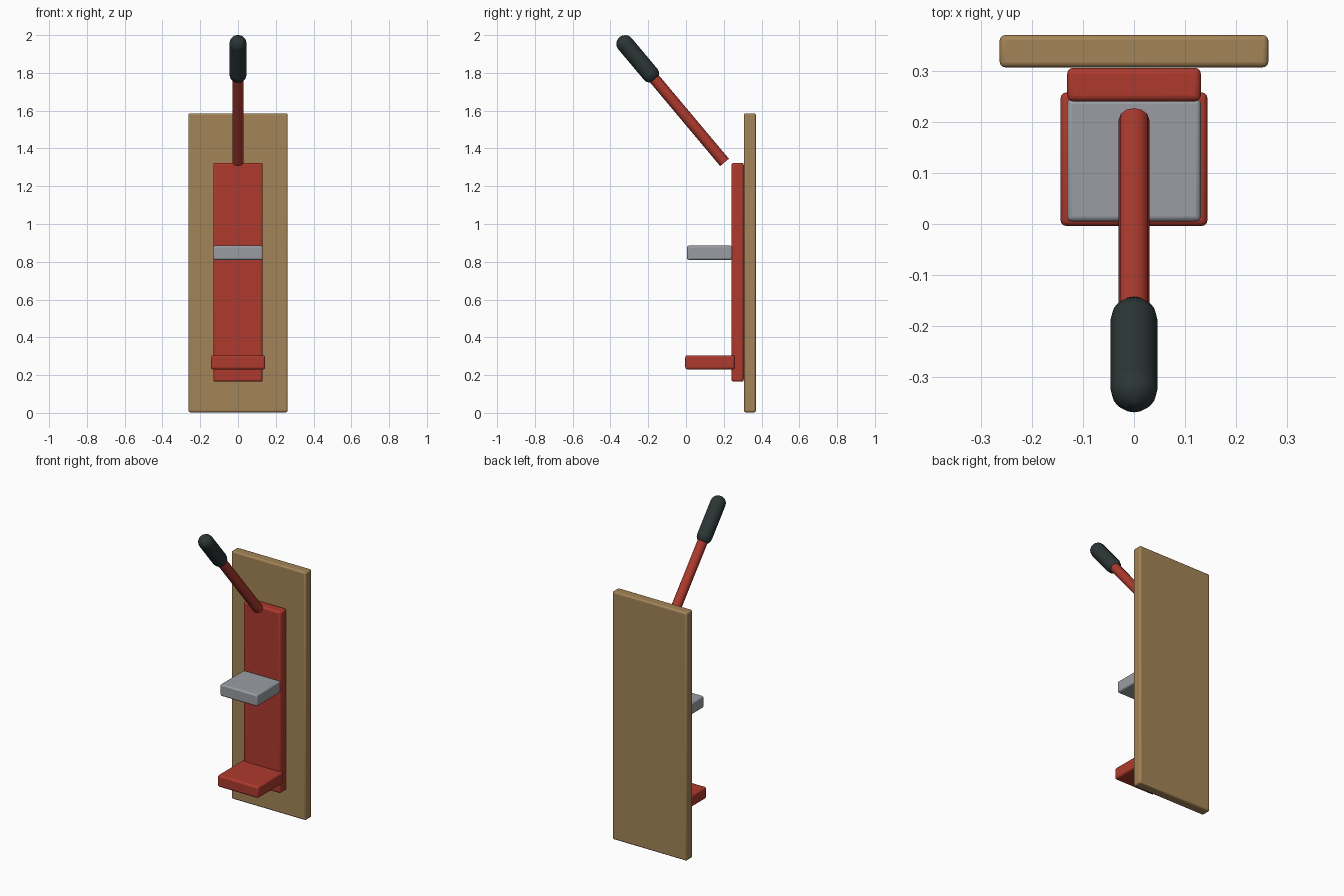
import bpy
import math
from mathutils import Vector

default = bpy.data.objects.get("Cube")
if default:
    bpy.data.objects.remove(default, do_unlink=True)


def material(name, rgb):
    m = bpy.data.materials.new(name)
    m.use_nodes = True
    m.diffuse_color = (*rgb, 1)
    m.node_tree.nodes["Principled BSDF"].inputs["Base Color"].default_value = (*rgb, 1)
    return m


wood = material("wood", (0.37, 0.23, 0.095))
red = material("red paint", (0.42, 0.042, 0.027))
steel = material("grey metal", (0.32, 0.335, 0.36))
rubber = material("black rubber", (0.025, 0.036, 0.036))


def finish(obj, name, mat, bevel, segments):
    obj.name = name
    obj.data.materials.append(mat)
    if bevel:
        mod = obj.modifiers.new("rounded edges", "BEVEL")
        mod.width = bevel
        mod.segments = segments
        mod.limit_method = "ANGLE"
        mod.angle_limit = math.radians(40)
    bpy.ops.object.shade_smooth_by_angle(angle=math.radians(35))


def block(name, mat, half_width, y, z, bevel=0.01):
    """Rounded box centred on x, spanning the given y and z ranges."""
    bpy.ops.mesh.primitive_cube_add(size=1, location=(0, sum(y) / 2, sum(z) / 2))
    obj = bpy.context.object
    obj.scale = (2 * half_width, y[1] - y[0], z[1] - z[0])
    bpy.ops.object.transform_apply(location=False, rotation=False, scale=True)
    finish(obj, name, mat, bevel, 3)


def rod(name, mat, radius, start, end, sides, bevel=0, segments=1):
    """Cylinder between two points."""
    start, end = Vector(start), Vector(end)
    axis = end - start
    bpy.ops.mesh.primitive_cylinder_add(vertices=sides, radius=radius,
                                        depth=axis.length, location=(start + end) / 2)
    obj = bpy.context.object
    obj.rotation_euler = (-math.atan2(axis.y, axis.z), 0, 0)
    finish(obj, name, mat, bevel, segments)


# Mounting board and the body fixed to it
block("mounting_board", wood, 0.263, (0.307, 0.37), (0.003, 1.586))
block("body_plate", red, 0.131, (0.24, 0.306), (0.165, 1.324), 0.012)

# Fixed lower jaw and moving press plate
block("lower_jaw", red, 0.144, (-0.004, 0.258), (0.23, 0.305), 0.012)
block("press_plate", steel, 0.131, (0.005, 0.245), (0.81, 0.885), 0.01)

# Lever with a rounded rubber grip
foot = Vector((0, 0.204, 1.326))
tip = Vector((0, -0.352, 1.989))
direction = (tip - foot).normalized()
rod("lever", red, 0.03, foot, tip - direction * 0.1, 12)
rod("lever_grip", rubber, 0.046, tip - direction * 0.3, tip, 16, 0.044, 4)
